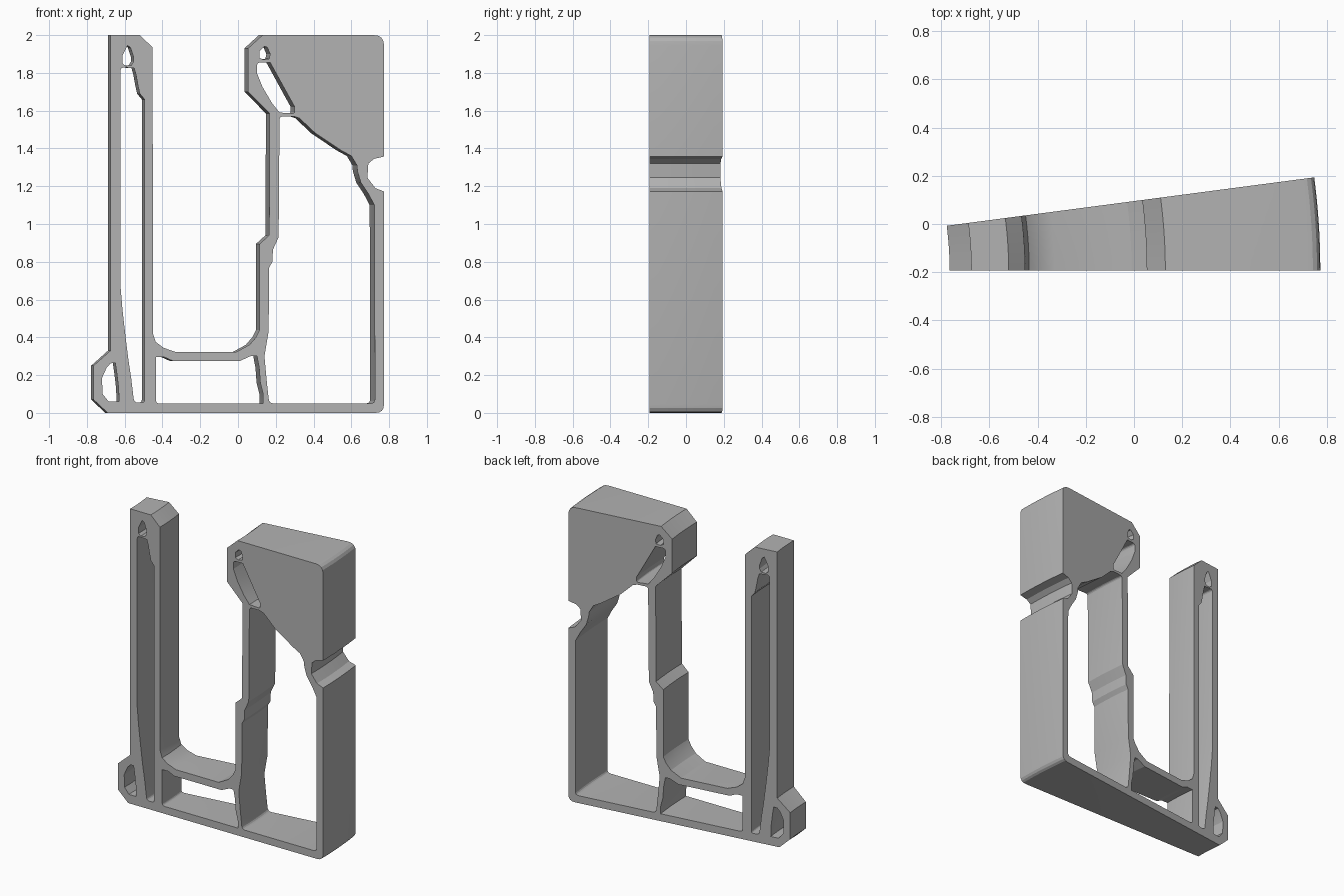
import bpy
import bmesh
import math
from mathutils import Matrix, Vector

# Remove the default cube only
default_cube = bpy.data.objects.get("Cube")
if default_cube:
    bpy.data.objects.remove(default_cube, do_unlink=True)

UNIT = 0.01                          # profiles are drawn in hundredths
AXIS = Vector((-2.18, -0.192, 0))    # vertical axis the profile sweeps around
SWEEP = math.radians(7.5)
STEPS = 8


def outline(points):
    """Turn (x, z) or (x, z, fillet) corners into a closed list of vectors."""
    corners = [Vector(p[:2]) for p in points]
    path = []
    for i, point in enumerate(points):
        here = corners[i]
        if len(point) == 2:
            path.append(here)
            continue
        before = (corners[i - 1] - here).normalized() * point[2]
        after = (corners[(i + 1) % len(corners)] - here).normalized() * point[2]
        for t in (0, 0.25, 0.5, 0.75, 1):
            path.append(here + before * (1 - t) ** 2 + after * t ** 2)
    return [Vector((p.x * UNIT, AXIS.y, p.y * UNIT)) for p in path]


def sweep_solid(name, outlines, material):
    """Sweep an outline with holes around the axis and cap both ends."""
    bm = bmesh.new()
    caps = {0: [], STEPS: []}
    for path in outlines:
        rings = []
        for step in range(STEPS + 1):
            turn = Matrix.Rotation(SWEEP * step / STEPS, 3, "Z")
            rings.append([bm.verts.new(AXIS + turn @ (p - AXIS)) for p in path])
        # Curved walls between neighbouring rings
        for ring, following in zip(rings, rings[1:]):
            for i in range(len(path)):
                bm.faces.new((ring[i - 1], ring[i], following[i], following[i - 1]))
        # Remember the border edges for the end caps
        for step, edges in caps.items():
            ring = rings[step]
            edges.extend(bm.edges.get((ring[i - 1], ring[i])) for i in range(len(ring)))
    for edges in caps.values():
        bmesh.ops.triangle_fill(bm, use_beauty=True, use_dissolve=False, edges=edges)
    bmesh.ops.recalc_face_normals(bm, faces=bm.faces)

    mesh = bpy.data.meshes.new(name)
    bm.to_mesh(mesh)
    bm.free()
    mesh.materials.append(material)
    solid = bpy.data.objects.new(name, mesh)
    bpy.context.scene.collection.objects.link(solid)
    bpy.ops.object.select_all(action="DESELECT")
    solid.select_set(True)
    bpy.context.view_layer.objects.active = solid
    bpy.ops.object.shade_smooth_by_angle(angle=math.radians(20))
    return solid


# Single plain grey
grey = bpy.data.materials.new("plain grey")
grey.use_nodes = True
grey_value = (0.45, 0.45, 0.45, 1)
grey.diffuse_color = grey_value
grey.node_tree.nodes["Principled BSDF"].inputs["Base Color"].default_value = grey_value

# Outer outline, section by section, clockwise from the lower left
foot_pad = [(-69, 0), (-76.5, 7), (-76.5, 25), (-67.5, 33)]
slim_arm = [(-67.5, 200), (-52, 200), (-45.2, 193.5)]
channel_floor = [(-45, 42), (-43.5, 37.5), (-39.5, 34.5), (-33, 32.2),
                 (-1, 32.2), (6, 36), (9.5, 40), (11.5, 44)]
inner_wall = [(11.5, 89.5), (16.5, 94), (16.8, 158.5)]
head_block = [(5.3, 170), (5.3, 193), (13, 200), (77.3, 200, 5.5)]
outer_notch = [(77.3, 135.7), (72, 134.5), (69, 132), (68.5, 124.5),
               (72.7, 119), (77.3, 117.2)]
base_corner = [(77.3, 0, 4.5)]
outer_outline = (foot_pad + slim_arm + channel_floor + inner_wall
                 + head_block + outer_notch + base_corner)

# Openings that pass right through the body
foot_opening = [(-72, 18.5), (-69.5, 24), (-67.5, 26.2), (-65, 26.5), (-64.3, 22),
                (-63.2, 13), (-63, 6), (-68.5, 6), (-71.7, 10)]
arm_slot = [(-62.2, 81), (-62.2, 183, 2), (-55, 182.5), (-54, 179), (-53, 173.5),
            (-52, 169), (-49.5, 166), (-49.5, 5.5, 1.5), (-55, 5.5, 2),
            (-56.5, 18), (-58, 28), (-59.5, 40), (-61.2, 55), (-62.2, 67)]
arm_tip_drop = [(-58.5, 194.5), (-61.2, 189), (-61.2, 185), (-59.5, 183.7),
                (-56.5, 184), (-55.3, 186), (-55.3, 188.5), (-57, 193.5)]
lower_window = [(-43.5, 29.5), (-39, 29.5), (-34.5, 27.5), (1, 27.5), (7, 30.2),
                (10, 30.2), (11.2, 24), (11.8, 16), (13.3, 10), (13.3, 5),
                (-43.5, 5, 2)]
main_window = [(22, 157, 2), (29.5, 157), (32.5, 156), (41, 148), (54.5, 139),
               (60, 136), (63, 131), (63.2, 128), (65, 122), (69, 116),
               (72.2, 110), (72.5, 5, 2.5), (16.5, 5, 2.5), (15.2, 17), (14, 30),
               (16.2, 43), (16.5, 77), (18.2, 80), (18.5, 86.5), (21.5, 93)]
head_slot = [(10, 185.5, 2), (17, 185.5), (19.5, 181), (25, 171), (30, 162),
             (30, 158.5, 1.5), (22, 159), (18, 164), (13, 172.5), (10, 180)]
head_drop = [(14, 194), (11.5, 191.5), (11.5, 188), (13.5, 187), (16.5, 187.5),
             (17, 190), (15.5, 193.5)]

openings = [foot_opening, arm_slot, arm_tip_drop, lower_window,
            main_window, head_slot, head_drop]
sweep_solid("ring_segment_frame",
            [outline(points) for points in [outer_outline] + openings], grey)
